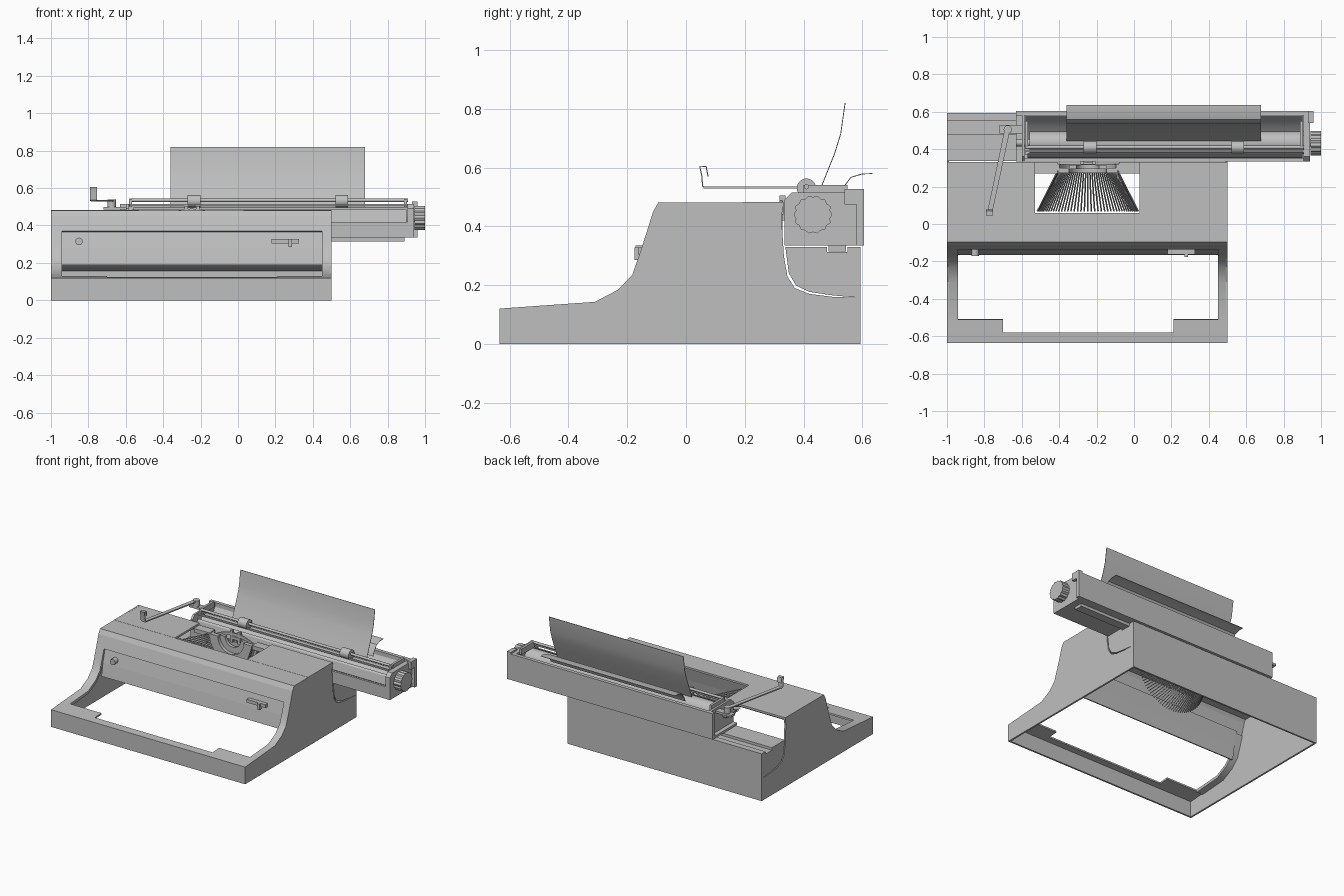
import bpy, bmesh, math
from mathutils import Vector

if "Cube" in bpy.data.objects:
    bpy.data.objects.remove(bpy.data.objects["Cube"])

grey = bpy.data.materials.new("light_grey")
grey.diffuse_color = (0.52, 0.52, 0.52, 1)
grey.use_nodes = True
grey.node_tree.nodes["Principled BSDF"].inputs["Base Color"].default_value = grey.diffuse_color


def finish(name, bm, smooth=False):
    bmesh.ops.recalc_face_normals(bm, faces=bm.faces)
    me = bpy.data.meshes.new(name)
    bm.to_mesh(me)
    bm.free()
    me.materials.append(grey)
    ob = bpy.data.objects.new(name, me)
    bpy.context.collection.objects.link(ob)
    if smooth:
        bpy.ops.object.select_all(action='DESELECT')
        ob.select_set(True)
        bpy.context.view_layer.objects.active = ob
        bpy.ops.object.shade_smooth_by_angle(angle=math.radians(35))
    return ob


def add_prism(bm, pts, a, b, axis='x'):
    """Extrude an outline (y,z along x, or x,z along y) from a to b."""
    mk = (lambda p, t: (t, p[0], p[1])) if axis == 'x' else (lambda p, t: (p[0], t, p[1]))
    va = [bm.verts.new(mk(p, a)) for p in pts]
    vb = [bm.verts.new(mk(p, b)) for p in pts]
    n = len(pts)
    for i in range(n):
        j = (i + 1) % n
        bm.faces.new((va[i], va[j], vb[j], vb[i]))
    bm.faces.new(va)
    bm.faces.new(vb[::-1])


def prism(name, pts, a, b, axis='x', smooth=False):
    bm = bmesh.new()
    add_prism(bm, pts, a, b, axis)
    return finish(name, bm, smooth)


def box(name, x0, x1, y0, y1, z0, z1):
    return prism(name, [(y0, z0), (y1, z0), (y1, z1), (y0, z1)], x0, x1)


def ribbon(name, pts, x0, x1, t, smooth=True):
    """Sheet of thickness t following a y,z path; thickness lies to its right."""
    v = [Vector(p) for p in pts]
    back = []
    for i, p in enumerate(v):
        d = (v[min(i + 1, len(v) - 1)] - v[max(i - 1, 0)]).normalized()
        back.append(p + Vector((d.y, -d.x)) * t)
    return prism(name, [tuple(p) for p in v + back[::-1]], x0, x1, smooth=smooth)


def add_rod(bm, p, q, r, n=12):
    p, q = Vector(p), Vector(q)
    d = q - p
    m = d.to_track_quat('Z', 'Y').to_matrix().to_4x4()
    m.translation = (p + q) / 2
    bmesh.ops.create_cone(bm, cap_ends=True, segments=n, radius1=r, radius2=r,
                          depth=d.length, matrix=m)


def rod(name, p, q, r, n=12):
    bm = bmesh.new()
    add_rod(bm, p, q, r, n)
    return finish(name, bm, n > 4)


# --- Body shell: open underneath, sides follow the swept profile
L, R = -1.0, 0.5
sweep = [(-0.51, 0.129), (-0.31, 0.143), (-0.23, 0.185), (-0.183, 0.235),
         (-0.16, 0.30), (-0.137, 0.37)]
crown = [(-0.137, 0.37), (-0.112, 0.45), (-0.095, 0.48)]
rear_cut = [(0.332, 0.483), (0.325, 0.43), (0.333, 0.30), (0.345, 0.23),
            (0.37, 0.19), (0.42, 0.17), (0.50, 0.16), (0.593, 0.157)]
side = [(-0.635, 0), (-0.635, 0.12)] + sweep + crown[1:] + rear_cut + [(0.593, 0)]
prism("left_side_wall", side, L, L + 0.012)
prism("right_side_wall", side, R - 0.012, R)
box("front_wall", L, R, -0.635, -0.623, 0, 0.12)
ribbon("front_rail", [(-0.635, 0.12), (-0.58, 0.124)], L, R, 0.012, False)
for name, x0, x1 in (("left", L, -0.70), ("right", 0.21, R)):
    ribbon(name + "_corner_pad", [(-0.58, 0.124), (-0.51, 0.129)], x0, x1, 0.012, False)
for name, x0, x1 in (("left", L, -0.94), ("right", 0.45, R)):
    ribbon(name + "_cheek", sweep, x0, x1, 0.02)
ribbon("front_crown", crown, L, R, 0.012, False)

# Recessed front panel with its knob and switch
ribbon("front_panel", [(-0.165, 0.19), (-0.148, 0.28), (-0.122, 0.38)], -0.94, 0.45, 0.01, False)
rod("panel_knob", (-0.85, -0.172, 0.315), (-0.85, -0.135, 0.315), 0.02, 16)
box("panel_switch", 0.18, 0.325, -0.162, -0.13, 0.305, 0.328)
box("switch_pin", 0.27, 0.288, -0.176, -0.15, 0.285, 0.328)

# Top deck around the type basket opening
box("deck_front", L, R, -0.095, 0.06, 0.468, 0.481)
box("deck_left", L, -0.53, 0.06, 0.332, 0.468, 0.482)
box("deck_right", 0.03, R, 0.06, 0.332, 0.468, 0.482)

# Rear housing with a slide groove, and the back wall
prism("rear_housing", [(0.593, 0.157), (0.593, 0.33), (0.55, 0.33), (0.55, 0.312), (0.48, 0.312),
                       (0.48, 0.33), (0.338, 0.33), (0.35, 0.24), (0.375, 0.198), (0.42, 0.177),
                       (0.50, 0.165)], L, R)
box("back_wall", L, R, 0.581, 0.593, 0, 0.157)

# --- Carriage tray
CL, CR = -0.63, 0.94
box("carriage_floor", CL, CR, 0.335, 0.60, 0.335, 0.35)
box("carriage_front_wall", CL + 0.03, CR, 0.335, 0.35, 0.335, 0.42)
box("carriage_back_wall", CL, 0.96, 0.58, 0.605, 0.335, 0.515)
box("carriage_rail_end", 0.93, 0.96, 0.54, 0.605, 0.475, 0.527)
box("carriage_slide", -0.56, 0.89, 0.485, 0.545, 0.315, 0.335)
end = [(0.335, 0.335), (0.60, 0.335), (0.60, 0.515), (0.36, 0.515), (0.335, 0.49)]
prism("left_end_plate", end, CL + 0.03, CL + 0.045)
prism("right_end_plate", end, 0.905, CR)
ribbon("front_scale_plate", [(0.352, 0.42), (0.365, 0.475), (0.375, 0.485)], -0.57, 0.90, 0.006, False)
ribbon("paper_trough", [(0.37, 0.36), (0.43, 0.352), (0.52, 0.40), (0.575, 0.49)], -0.58, 0.90, 0.005)

# Platen and scalloped knob
rod("platen", (-0.56, 0.435, 0.44), (0.905, 0.435, 0.44), 0.06, 32)
rod("platen_axle", (-0.63, 0.435, 0.44), (0.96, 0.435, 0.44), 0.02)
gear = []
for i in range(56):
    a = 2 * math.pi * i / 56
    r = 0.0625 + 0.003 * math.cos(14 * a)
    gear.append((0.432 + r * math.cos(a), 0.44 + r * math.sin(a)))
prism("platen_knob", gear, 0.945, 1.0)

# Paper bail with rollers
rod("paper_bail", (-0.58, 0.41, 0.535), (0.91, 0.41, 0.535), 0.009)
for x in (-0.235, 0.555):
    rod("bail_roller", (x - 0.034, 0.41, 0.53), (x + 0.034, 0.41, 0.53), 0.033, 20)
for x in (-0.575, 0.895):
    box("bail_arm", x - 0.008, x + 0.008, 0.40, 0.55, 0.50, 0.54)
box("bail_guide_bar", -0.58, 0.91, 0.385, 0.395, 0.505, 0.515)

# Paper and the support behind it
ribbon("paper", [(0.445, 0.50), (0.475, 0.575), (0.505, 0.65), (0.525, 0.715), (0.54, 0.82)],
       -0.36, 0.68, 0.003)
ribbon("paper_support", [(0.52, 0.50), (0.53, 0.527), (0.56, 0.568), (0.60, 0.58), (0.635, 0.581)],
       -0.36, 0.68, 0.003)

# --- Return lever: arm, thumb tab, pivot and bracket
bm = bmesh.new()
lever = [(-0.785, 0.06), (-0.758, 0.06), (-0.66, 0.515), (-0.69, 0.515)]
low = [bm.verts.new((x, y, 0.528)) for x, y in lever]
top = [bm.verts.new((x, y, 0.536)) for x, y in lever]
bm.faces.new(low[::-1])
bm.faces.new(top)
for i in range(4):
    j = (i + 1) % 4
    bm.faces.new((low[i], low[j], top[j], top[i]))
finish("return_lever_arm", bm)
ribbon("lever_tab", [(0.075, 0.53), (0.055, 0.535), (0.052, 0.57), (0.045, 0.605), (0.07, 0.605),
                     (0.077, 0.57)], -0.79, -0.755, 0.004)
rod("lever_pivot", (-0.675, 0.505, 0.49), (-0.675, 0.505, 0.54), 0.022, 16)
box("lever_bracket", -0.72, -0.59, 0.485, 0.53, 0.485, 0.50)

# --- Type basket: half bowl of bars around a half-ring segment
CX, CZ, BARS = -0.247, 0.462, 47
bm = bmesh.new()
for i in range(BARS):
    a = math.pi * (1 + i / (BARS - 1))
    c, s = math.cos(a), math.sin(a)
    add_rod(bm, (CX + 0.16 * c, 0.285, CZ + 0.16 * s), (CX + 0.27 * c, 0.068, CZ + 0.27 * s), 0.004, 4)
finish("type_bars", bm)


def half_ring(name, r0, r1, y0, y1, z=CZ, n=24):
    arc = [math.pi * (1 + i / n) for i in range(n + 1)]
    pts = [(CX + r1 * math.cos(a), z + r1 * math.sin(a)) for a in arc]
    pts += [(CX + r0 * math.cos(a), z + r0 * math.sin(a)) for a in reversed(arc)]
    return prism(name, pts, y0, y1, 'y', True)


half_ring("type_segment", 0.10, 0.17, 0.272, 0.30)
half_ring("segment_rim", 0.15, 0.185, 0.30, 0.32)
half_ring("segment_inner_ring", 0.06, 0.10, 0.295, 0.315)
box("basket_left_bracket", -0.53, -0.41, 0.27, 0.332, 0.44, 0.468)
box("basket_right_bracket", -0.08, 0.03, 0.27, 0.332, 0.44, 0.468)

# Ribbon guard arc and central type guide
arc = [(CX + 0.25 * math.cos(a), 0.29 + 0.20 * math.sin(a))
       for a in [math.pi * (0.15 + 0.7 * i / 16) for i in range(17)]]
prism("ribbon_guard", arc + [(x, z - 0.02) for x, z in reversed(arc)], 0.318, 0.328, 'y', True)
for x in (-0.285, -0.225):
    box("type_guide_post", x, x + 0.018, 0.318, 0.338, 0.42, 0.505)
box("type_guide_bridge", -0.285, -0.207, 0.316, 0.336, 0.445, 0.465)
